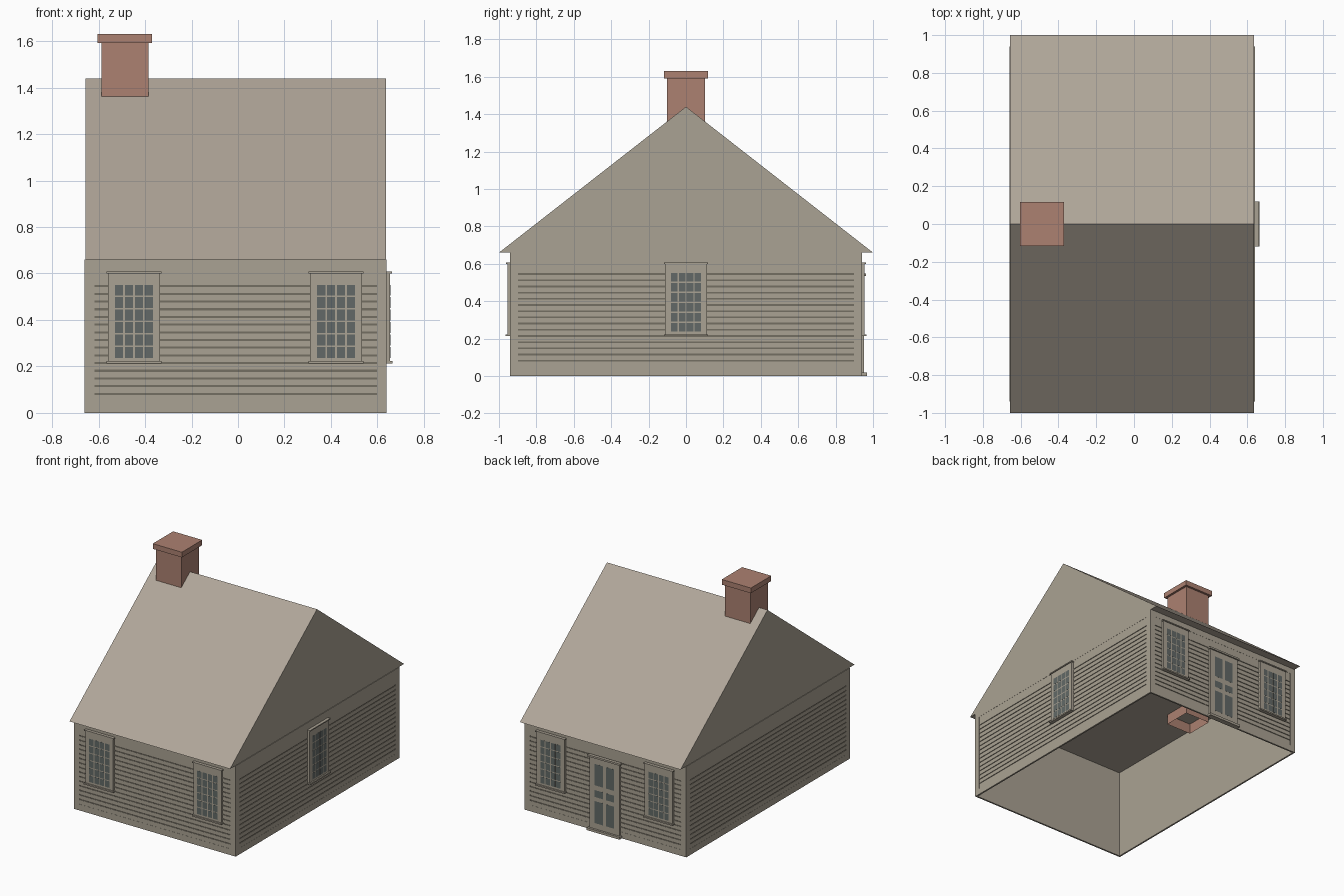
import bpy, bmesh
from mathutils import Vector

cube = bpy.data.objects.get("Cube")
if cube:
    bpy.data.objects.remove(cube)


def material(name, rgb):
    linear = [((c / 255 + 0.055) / 1.055) ** 2.4 for c in rgb]
    m = bpy.data.materials.new(name)
    m.use_nodes = True
    m.diffuse_color = (*linear, 1)
    m.node_tree.nodes["Principled BSDF"].inputs["Base Color"].default_value = (*linear, 1)
    return m


SIDING = material("weathered siding", (170, 162, 147))
ROOF = material("grey brown roof", (176, 166, 153))
BRICK = material("red brick", (172, 129, 113))
GLASS = material("dark glass", (98, 105, 103))
GROOVE = material("siding groove", (116, 110, 98))


def finish(name, bm, mat):
    bmesh.ops.recalc_face_normals(bm, faces=bm.faces)
    mesh = bpy.data.meshes.new(name)
    bm.to_mesh(mesh)
    bm.free()
    mesh.materials.append(mat)
    obj = bpy.data.objects.new(name, mesh)
    bpy.context.collection.objects.link(obj)
    return obj


def boxes(name, mat, spans, side=None):
    """Join boxes given as (a0, a1, depth0, depth1, z0, z1); side maps them onto a wall."""
    bm = bmesh.new()
    for a0, a1, d0, d1, z0, z1 in spans:
        corners = [(a, d, z) for a in (a0, a1) for d in (d0, d1) for z in (z0, z1)]
        v = [bm.verts.new(side(*c) if side else c) for c in corners]
        for f in ((0, 1, 3, 2), (4, 6, 7, 5), (0, 4, 5, 1), (2, 3, 7, 6), (0, 2, 6, 4), (1, 5, 7, 3)):
            bm.faces.new([v[i] for i in f])
    return finish(name, bm, mat)


X0, X1, Y, EAVE = -0.66, 0.64, 0.94, 0.66
front = lambda a, d, z: Vector((a, -Y - d, z))
back = lambda a, d, z: Vector((a, Y + d, z))
right = lambda a, d, z: Vector((X1 + d, a, z))
left = lambda a, d, z: Vector((X0 - d, a, z))

# Walls: a thin backing, a flush border and rows of clapboards with grooves between
PITCH, GAP = 0.0331, 0.009
for label, side, a0, a1 in (("front", front, X0, X1), ("back", back, X0, X1),
                            ("right", right, -Y, Y), ("left", left, -Y, Y)):
    b0, b1, low, high = a0 + 0.042, a1 - 0.042, 0.045, 0.615
    boxes(label + "_wall_backing", GROOVE, [(b0, b1, -0.006, -0.004, low, high)], side)
    boxes(label + "_wall_lining", SIDING, [(a0, a1, -0.012, -0.006, 0, EAVE)], side)
    boxes(label + "_wall_border", SIDING, [
        (a0, b0, -0.006, 0, 0, EAVE), (b1, a1, -0.006, 0, 0, EAVE),
        (b0, b1, -0.006, 0, 0, low), (b0, b1, -0.006, 0, high, EAVE)], side)
    cuts = [low] + [0.082 + PITCH * i for i in range(15)] + [high + GAP / 2]
    rows = [(b0, b1, -0.004, -0.001, z + (GAP / 2 if i else 0), z2 - GAP / 2)
            for i, (z, z2) in enumerate(zip(cuts, cuts[1:]))]
    boxes(label + "_clapboards", SIDING, rows, side)


# Windows: casing, head, sill and a four by six grid of panes
def window(name, side, c):
    boxes(name + "_casing", SIDING, [
        (c - 0.112, c + 0.112, -0.004, 0.015, 0.222, 0.602),
        (c - 0.118, c + 0.118, 0, 0.022, 0.6, 0.608),
        (c - 0.118, c + 0.118, 0, 0.025, 0.213, 0.223)], side)
    panes = []
    for i in range(4):
        for j in range(6):
            a, z = c - 0.081 + 0.0425 * i, 0.237 + 0.0535 * j
            panes.append((a, a + 0.035, 0.013, 0.0155, z, z + 0.047))
    boxes(name + "_panes", GLASS, panes, side)


for label, side in (("front", front), ("back", back)):
    window(label + "_left_window", side, 0.422)
    window(label + "_right_window", side, -0.448)
window("side_window", right, 0)

# Door: casing, head, threshold and six panels
D = -0.01
boxes("door_casing", SIDING, [
    (D - 0.122, D + 0.122, -0.004, 0.012, 0.015, 0.54),
    (D - 0.132, D + 0.132, 0, 0.022, 0.535, 0.548),
    (D - 0.132, D + 0.132, -0.004, 0.027, 0, 0.018)], back)
boxes("door_panels", GLASS, [
    (D + s * 0.012, D + s * 0.078, 0.01, 0.0125, z0, z1)
    for s in (-1, 1) for z0, z1 in ((0.06, 0.22), (0.25, 0.30), (0.335, 0.49))], back)

# Roof: a solid gable whose underside closes the room
bm = bmesh.new()
ends = [[bm.verts.new((x, y, z)) for y, z in ((-1, EAVE), (1, EAVE), (0, 1.44))]
        for x in (X0 + 0.004, X1 - 0.004)]
for end in ends:
    bm.faces.new(end)
for i in range(3):
    j = (i + 1) % 3
    bm.faces.new((ends[0][i], ends[0][j], ends[1][j], ends[1][i]))
roof = finish("gable_roof", bm, ROOF)
roof.data.materials.append(SIDING)
for p in roof.data.polygons:
    p.material_index = int(abs(p.normal.x) > 0.5)

# Chimney: a hollow stack with a flat cap
cx, r = -0.487, 0.101
stack = boxes("chimney_stack", BRICK, [(cx - r, cx + r, -r, r, 0.585, 1.6)])
bm = bmesh.new()
bm.from_mesh(stack.data)
bmesh.ops.delete(bm, geom=[f for f in bm.faces if f.normal.z < -0.5], context='FACES')
bm.to_mesh(stack.data)
bm.free()
boxes("chimney_cap", BRICK, [(cx - 0.117, cx + 0.117, -0.117, 0.117, 1.592, 1.63)])
